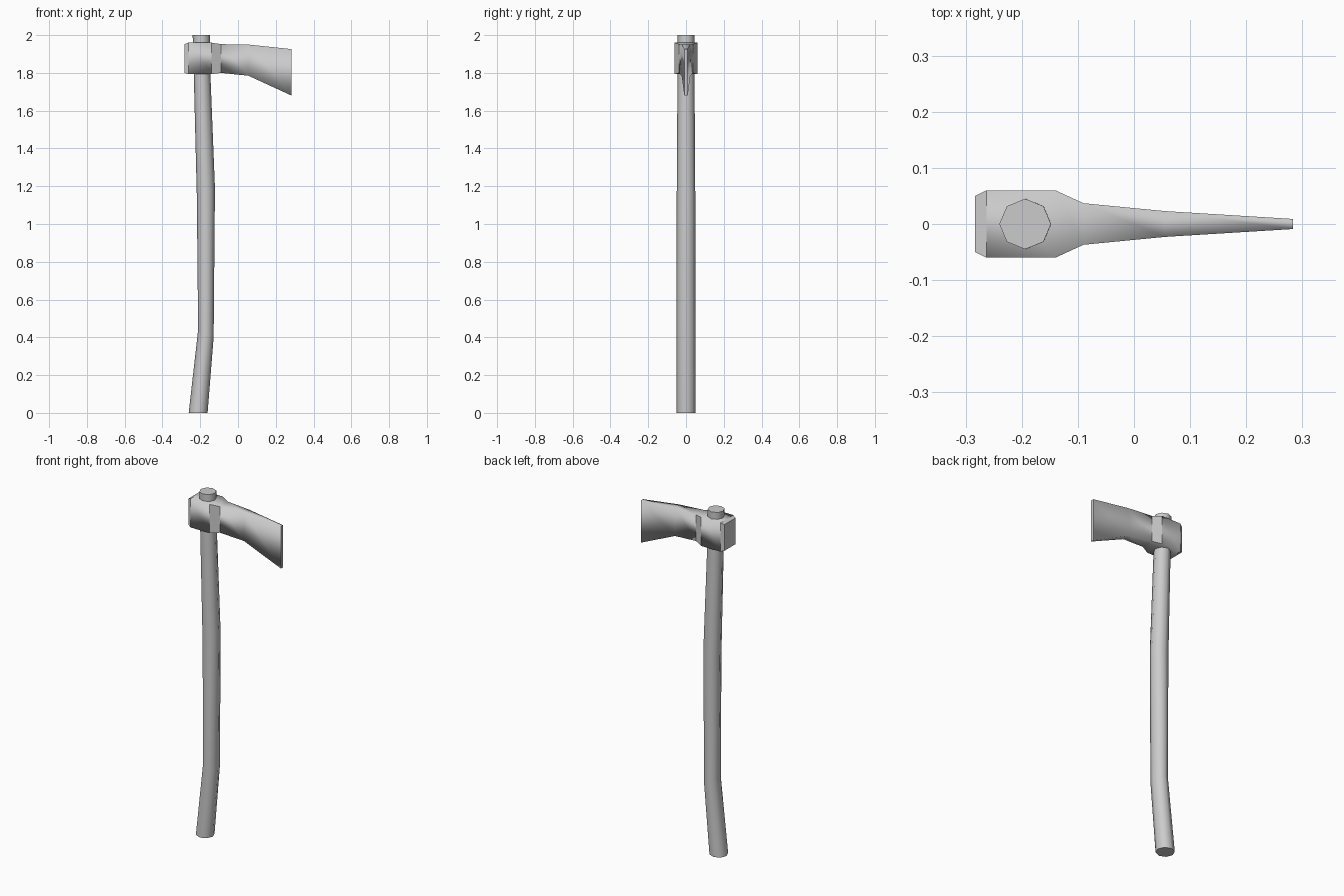
import bpy
import bmesh
from math import cos, sin, pi

cube = bpy.data.objects.get("Cube")
if cube:
    bpy.data.objects.remove(cube)


def make_material(name, color):
    mat = bpy.data.materials.new(name)
    mat.use_nodes = True
    mat.diffuse_color = color
    mat.node_tree.nodes["Principled BSDF"].inputs["Base Color"].default_value = color
    return mat


grey = make_material("plain grey", (0.6, 0.6, 0.6, 1))


def loft(name, rings, is_smooth):
    """Skin a list of point rings, cap both ends, smooth the faces chosen by a rule."""
    bm = bmesh.new()
    loops = [[bm.verts.new(p) for p in ring] for ring in rings]
    count = len(loops[0])
    for a, b in zip(loops, loops[1:]):
        for i in range(count):
            j = (i + 1) % count
            bm.faces.new((a[i], a[j], b[j], b[i]))
    bm.faces.new(loops[0])
    bm.faces.new(loops[-1])
    bmesh.ops.recalc_face_normals(bm, faces=bm.faces)
    for face in bm.faces:
        face.smooth = is_smooth(face)
    mesh = bpy.data.meshes.new(name)
    bm.to_mesh(mesh)
    bm.free()
    mesh.materials.append(grey)
    obj = bpy.data.objects.new(name, mesh)
    bpy.context.collection.objects.link(obj)
    return obj


# Handle: bent eight-sided shaft; stations are centre x, z, x radius, y radius, tilt
stations = [
    (-0.211, 0.0, 0.05, 0.05, 0.0),
    (-0.170, 0.42, 0.041, 0.05, -0.02),
    (-0.170, 1.17, 0.048, 0.049, 0.02),
    (-0.190, 1.79, 0.044, 0.045, 0.0),
    (-0.194, 2.0, 0.046, 0.045, 0.0),
]
angles = [k * pi / 4 for k in range(8)]
handle_rings = [
    [(x + rx * cos(a), ry * sin(a), z + tilt * cos(a)) for a in angles]
    for x, z, rx, ry, tilt in stations
]
loft("handle", handle_rings, lambda f: abs(f.normal.z) < 0.9)

# Head: rectangular sections are x, half thickness, bottom z, top z
sections = [
    (-0.283, 0.05, 1.80, 1.952),
    (-0.263, 0.06, 1.793, 1.96),
    (-0.14, 0.06, 1.793, 1.96),
    (-0.09, 0.037, 1.80, 1.952),
    (0.055, 0.023, 1.785, 1.95),
    (0.283, 0.009, 1.68, 1.926),
]
head_rings = [
    [(x, -w, low), (x, w, low), (x, w, high), (x, -w, high)]
    for x, w, low, high in sections
]


def head_smooth(face):
    x = face.calc_center_median().x
    neck_side = -0.14 < x < -0.09 and abs(face.normal.y) > 0.5
    end = abs(face.normal.x) > 0.9
    return x > -0.25 and not neck_side and not end


loft("axe_head", head_rings, head_smooth)
